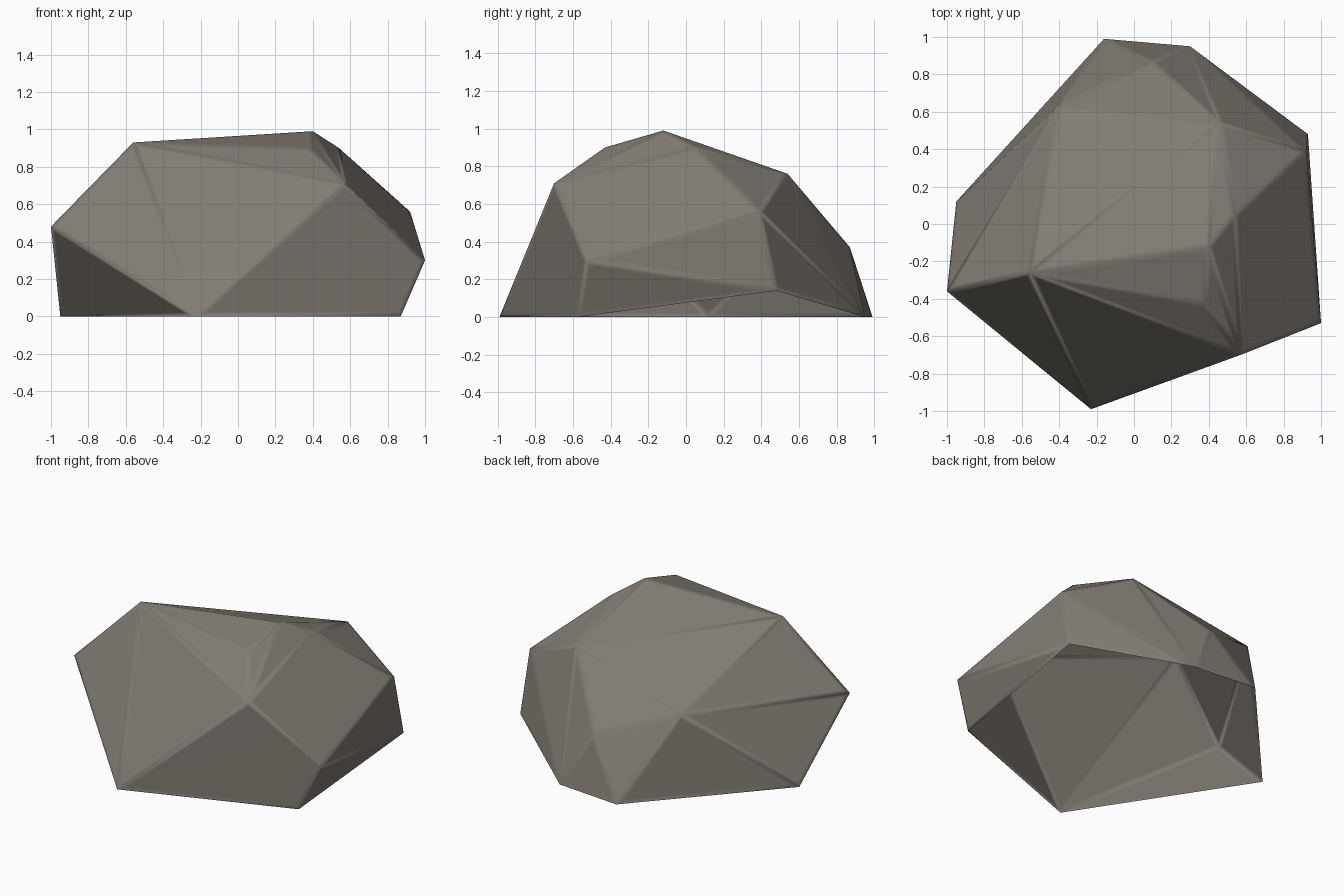
import bpy, bmesh, math

if "Cube" in bpy.data.objects:
    bpy.data.objects.remove(bpy.data.objects["Cube"])

# Corner points of the boulder
RIM = [(-0.23, -0.99, 0), (0.87, -0.58, 0), (0.93, 0.48, 0.14),
       (0.30, 0.95, 0), (-0.16, 0.99, 0), (-0.95, 0.12, 0)]
SIDES = [(-1.0, -0.36, 0.48), (1.0, -0.53, 0.30), (0.57, -0.70, 0.71),
         (0.92, 0.39, 0.56), (0.10, 0.87, 0.37), (-0.40, 0.63, 0.55)]
CROWN = [(-0.56, -0.26, 0.93), (0.40, -0.12, 0.99), (0.38, -0.43, 0.90),
         (0.54, 0.05, 0.90), (0.46, 0.54, 0.76)]

# Faceted shell wrapped around the corners
bm = bmesh.new()
for p in RIM + SIDES + CROWN:
    bm.verts.new(p)
bmesh.ops.convex_hull(bm, input=bm.verts[:])
bmesh.ops.recalc_face_normals(bm, faces=bm.faces[:])

# Open underside
bm.normal_update()
under = [f for f in bm.faces if f.normal.z < -0.6]
bmesh.ops.delete(bm, geom=under, context='FACES')
bmesh.ops.dissolve_limit(bm, angle_limit=math.radians(3),
                         verts=bm.verts[:], edges=bm.edges[:])

# Narrow border on every facet, so smooth shading only softens the creases
bmesh.ops.inset_individual(bm, faces=bm.faces[:], thickness=0.025,
                           use_even_offset=True)
for f in bm.faces:
    f.smooth = True

mesh = bpy.data.meshes.new("boulder")
bm.to_mesh(mesh)
bm.free()
boulder = bpy.data.objects.new("boulder", mesh)
bpy.context.collection.objects.link(boulder)

# Stone colour
stone = bpy.data.materials.new("warm grey stone")
stone.diffuse_color = (0.22, 0.20, 0.17, 1)
stone.use_nodes = True
stone.node_tree.nodes["Principled BSDF"].inputs["Base Color"].default_value = stone.diffuse_color
mesh.materials.append(stone)
